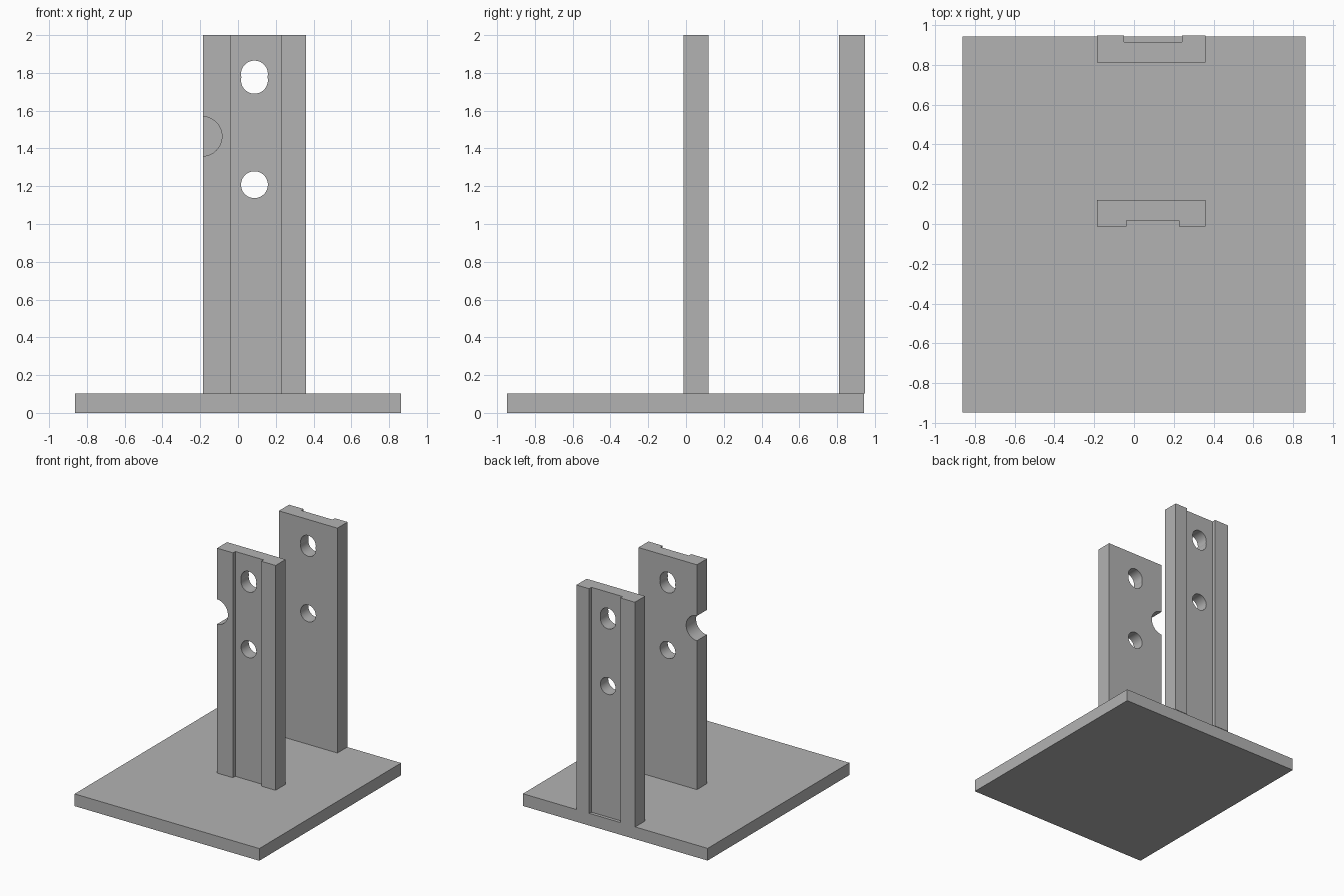
import bpy, bmesh, math

if "Cube" in bpy.data.objects:
    bpy.data.objects.remove(bpy.data.objects["Cube"], do_unlink=True)

grey = bpy.data.materials.new("plain grey")
grey.use_nodes = True
grey.diffuse_color = (0.45, 0.45, 0.45, 1)
grey.node_tree.nodes["Principled BSDF"].inputs["Base Color"].default_value = grey.diffuse_color


def prism(name, outline, z0, z1):
    """Extrude an xy outline from z0 up to z1."""
    bm = bmesh.new()
    face = bm.faces.new([bm.verts.new((x, y, z0)) for x, y in outline])
    top = bmesh.ops.extrude_face_region(bm, geom=[face])["geom"]
    verts = [v for v in top if isinstance(v, bmesh.types.BMVert)]
    bmesh.ops.translate(bm, verts=verts, vec=(0, 0, z1 - z0))
    bmesh.ops.recalc_face_normals(bm, faces=bm.faces)
    mesh = bpy.data.meshes.new(name)
    bm.to_mesh(mesh)
    bm.free()
    mesh.materials.append(grey)
    obj = bpy.data.objects.new(name, mesh)
    bpy.context.collection.objects.link(obj)
    return obj


def drill(obj, x, y, z, radius):
    """Cut a round hole through obj along y."""
    bpy.ops.mesh.primitive_cylinder_add(vertices=64, radius=radius, depth=0.5,
                                        location=(x, y, z), rotation=(math.pi / 2, 0, 0))
    cutter = bpy.context.object
    cutter.hide_render = True
    cutter.data.materials.append(grey)
    mod = obj.modifiers.new("hole", "BOOLEAN")
    mod.operation, mod.solver, mod.object = "DIFFERENCE", "EXACT", cutter
    bpy.ops.object.select_all(action="DESELECT")
    bpy.context.view_layer.objects.active = obj
    obj.select_set(True)
    bpy.ops.object.modifier_apply(modifier=mod.name)
    bpy.data.objects.remove(cutter, do_unlink=True)


LEFT, RIGHT, BASE_TOP, TOP = -0.186, 0.36, 0.103, 2.0
HOLE_X, HOLE_R = 0.087, 0.071


def post(name, plain_y, grooved_y, groove, notch=False):
    """Upright bar with a shallow full-height groove on one face."""
    g0, g1 = groove
    floor = grooved_y + math.copysign(0.031, plain_y - grooved_y)
    obj = prism(name, [(LEFT, plain_y), (RIGHT, plain_y), (RIGHT, grooved_y), (g1, grooved_y),
                       (g1, floor), (g0, floor), (g0, grooved_y), (LEFT, grooved_y)],
                BASE_TOP, TOP)
    mid = (plain_y + grooved_y) / 2
    # Lower round hole, then two overlapping holes that form the upper slot
    for z in (1.208, 1.761, 1.794):
        drill(obj, HOLE_X, mid, z, HOLE_R)
    if notch:
        drill(obj, -0.19, mid, 1.464, 0.105)
    bpy.ops.object.shade_smooth_by_angle(angle=math.radians(20))


# Base plate
prism("base_plate", [(-0.862, -0.947), (0.862, -0.947), (0.862, 0.943), (-0.862, 0.943)],
      0, BASE_TOP)
# Uprights, grooved on their outer faces
post("front_post", 0.12, -0.013, (-0.038, 0.227), notch=True)
post("back_post", 0.811, 0.947, (-0.05, 0.241))
